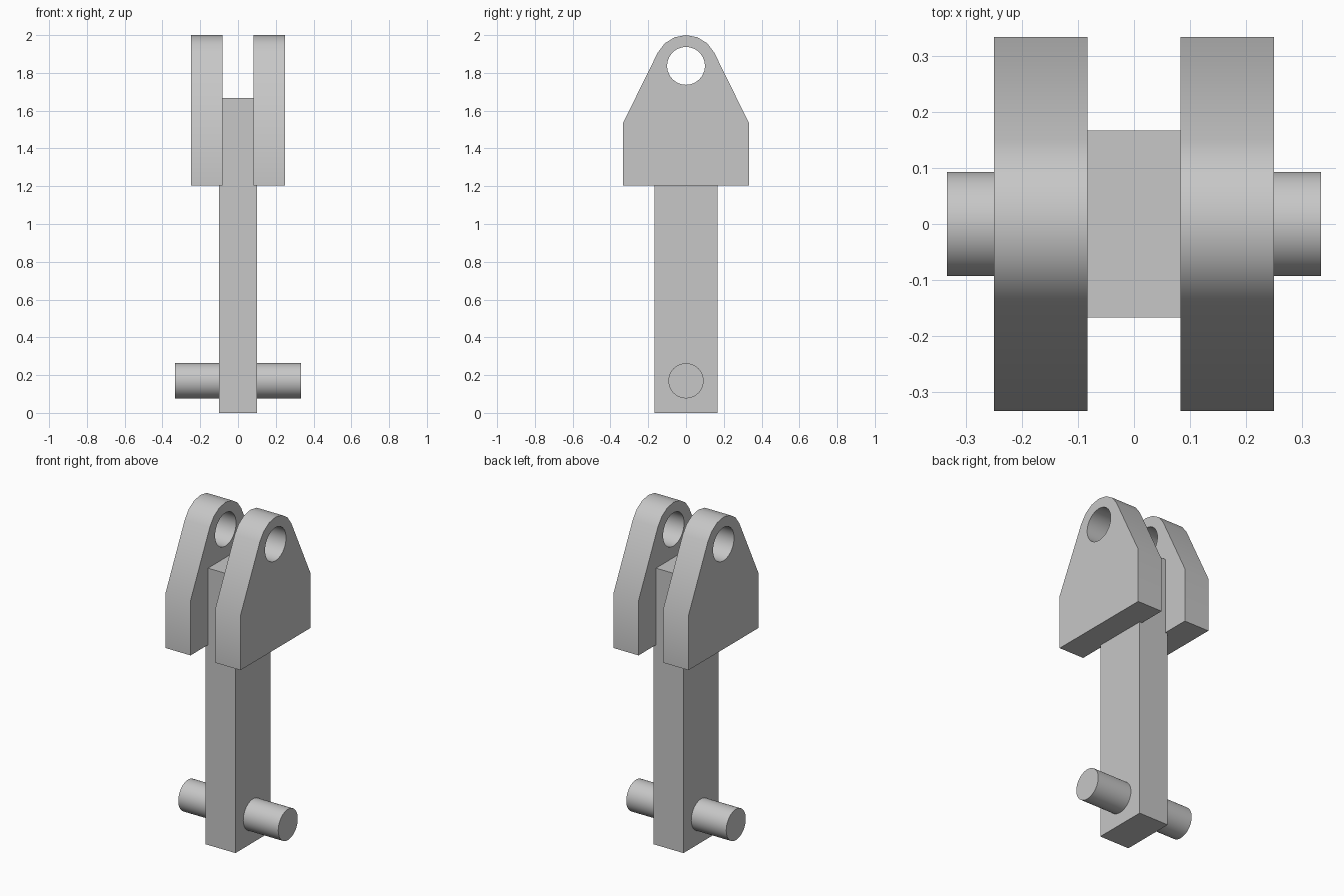
import bpy
import bmesh
from math import sin, cos, radians
from mathutils import Vector

cube = bpy.data.objects.get("Cube")
if cube:
    bpy.data.objects.remove(cube, do_unlink=True)

grey = bpy.data.materials.new("light_grey")
grey.use_nodes = True
colour = (0.57, 0.57, 0.57, 1)
grey.diffuse_color = colour
grey.node_tree.nodes["Principled BSDF"].inputs["Base Color"].default_value = colour


def arc(radius, z, start, end, steps):
    """Points (y, z) along an arc, angles in degrees."""
    angles = [radians(start + (end - start) * i / steps) for i in range(steps + 1)]
    return [(radius * cos(a), z + radius * sin(a)) for a in angles]


def extrude_profile(name, loops, x0, x1):
    """Fill closed (y, z) loops, inner loops being holes, and extrude along x."""
    bm = bmesh.new()
    edges = []
    for loop in loops:
        verts = [bm.verts.new((x0, y, z)) for y, z in loop]
        edges += [bm.edges.new((v, verts[i - 1])) for i, v in enumerate(verts)]
    if len(loops) == 1:
        bm.faces.new(verts)
    else:
        bmesh.ops.triangle_fill(bm, edges=edges, use_beauty=True, normal=Vector((1, 0, 0)))
    grown = bmesh.ops.extrude_face_region(bm, geom=bm.faces[:], use_keep_orig=True)
    moved = [g for g in grown["geom"] if isinstance(g, bmesh.types.BMVert)]
    bmesh.ops.translate(bm, verts=moved, vec=(x1 - x0, 0, 0))
    bmesh.ops.recalc_face_normals(bm, faces=bm.faces[:])
    mesh = bpy.data.meshes.new(name)
    bm.to_mesh(mesh)
    bm.free()
    mesh.materials.append(grey)
    obj = bpy.data.objects.new(name, mesh)
    bpy.context.collection.objects.link(obj)
    bpy.ops.object.select_all(action="DESELECT")
    obj.select_set(True)
    bpy.context.view_layer.objects.active = obj
    bpy.ops.object.shade_smooth_by_angle(angle=radians(30))


# Upright bar
bar = [(-0.167, 0), (0.167, 0), (0.167, 1.667), (-0.167, 1.667)]
extrude_profile("upright_bar", [bar], -0.1, 0.1)

# Cross pin through the foot of the bar
extrude_profile("cross_pin", [arc(0.093, 0.17, 0, 352.5, 47)], -0.333, 0.333)

# Pair of clevis plates with rounded tops and pin holes
outline = [(-0.333, 1.205), (0.333, 1.205), (0.333, 1.535)]
outline += arc(0.167, 1.833, 26.3, 153.7, 6) + [(-0.333, 1.535)]
hole = arc(0.1, 1.837, 0, 352.5, 47)
for side, sign in (("left", 1), ("right", -1)):
    extrude_profile(side + "_clevis_plate", [outline, hole], sign * 0.083, sign * 0.25)
